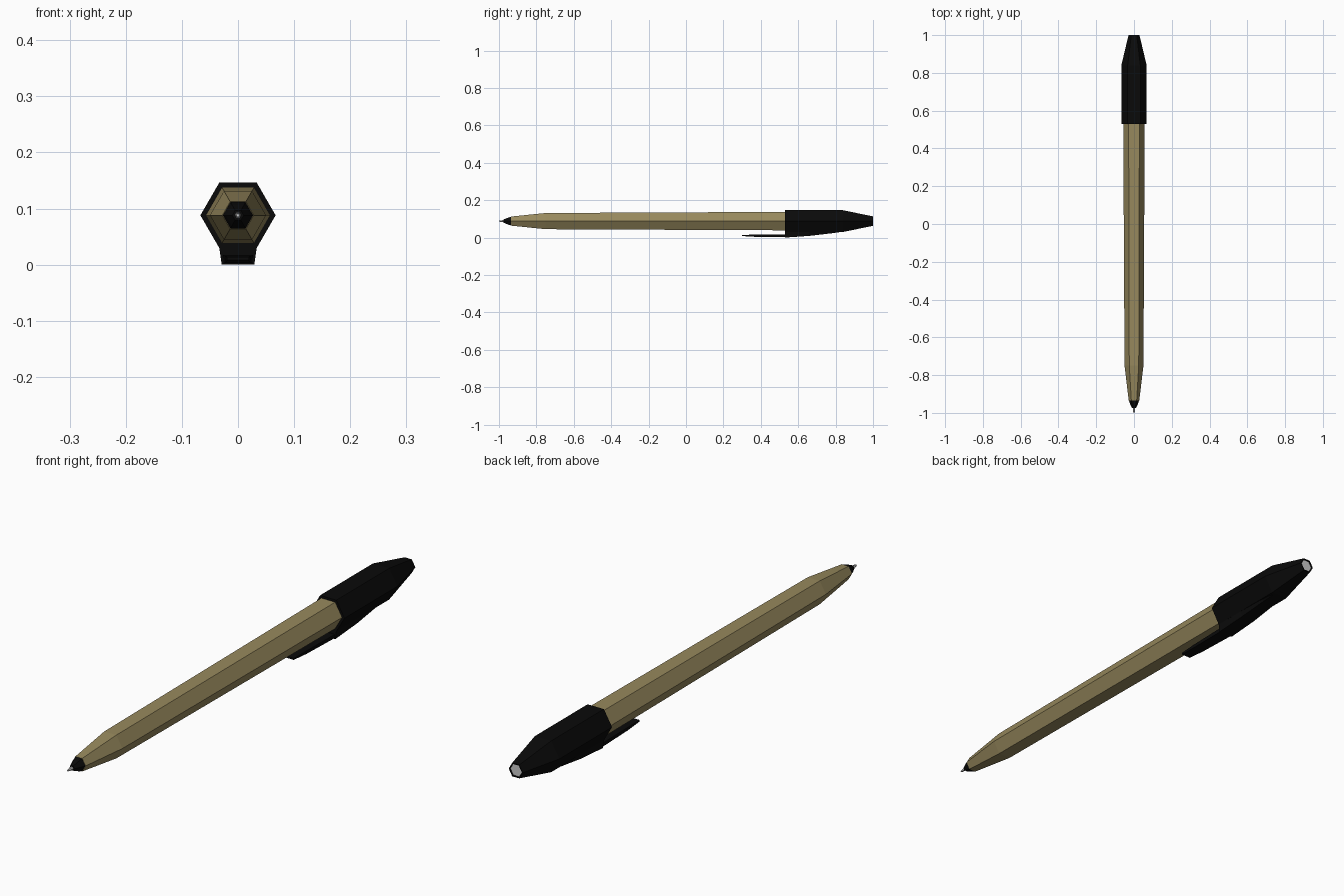
import bpy, bmesh
from math import cos, sin, pi

if "Cube" in bpy.data.objects:
    bpy.data.objects.remove(bpy.data.objects["Cube"])

AXIS_Z = 0.09


def material(name, rgb):
    m = bpy.data.materials.new(name)
    m.diffuse_color = (*rgb, 1)
    m.use_nodes = True
    m.node_tree.nodes["Principled BSDF"].inputs["Base Color"].default_value = m.diffuse_color
    return m


gold = material("gold_plastic", (0.31, 0.25, 0.11))
black = material("black_plastic", (0.003, 0.003, 0.003))


def loft(name, rings, mat=None):
    """Skin a series of equal-sized rings and close both ends."""
    bm = bmesh.new()
    loops = [[bm.verts.new(p) for p in ring] for ring in rings]
    n = len(loops[0])
    for a, b in zip(loops, loops[1:]):
        for i in range(n):
            j = (i + 1) % n
            bm.faces.new((a[i], a[j], b[j], b[i]))
    bm.faces.new(loops[0])
    bm.faces.new(loops[-1])
    bmesh.ops.recalc_face_normals(bm, faces=bm.faces)
    mesh = bpy.data.meshes.new(name)
    bm.to_mesh(mesh)
    bm.free()
    obj = bpy.data.objects.new(name, mesh)
    bpy.context.collection.objects.link(obj)
    if mat:
        mesh.materials.append(mat)
    return obj


def hexagon(y, r, sides=6):
    return [(r * cos(2 * pi * i / sides), y, AXIS_Z + r * sin(2 * pi * i / sides))
            for i in range(sides)]


def slab(y, z_low, z_high, half_low, half_high):
    return [(-half_low, y, z_low), (half_low, y, z_low),
            (half_high, y, z_high), (-half_high, y, z_high)]


def hex_part(name, profile, mat=None):
    return loft(name, [hexagon(y, r) for y, r in profile], mat)


# Hexagonal barrel, tapering towards the writing end
hex_part("barrel", [(-0.935, 0.028), (-0.75, 0.050), (0.56, 0.057)], gold)

# Writing tip: black cone and small metal point
hex_part("tip_cone", [(-0.93, 0.0285), (-0.95, 0.022), (-0.975, 0.010)], black)
hex_part("ball_point", [(-0.97, 0.006), (-0.99, 0.005), (-1.0, 0.003)])

# Cap with a shallow recess and grey plug at its end
hex_part("cap", [(0.53, 0.067), (0.84, 0.067), (1.0, 0.029),
                 (1.0, 0.025), (0.99, 0.025)], black)
hex_part("cap_end_plug", [(0.985, 0.0245), (0.996, 0.0245)])

# Wedge joining the clip to the underside of the cap
loft("clip_base", [slab(0.53, 0.002, 0.036, 0.029, 0.034),
                   slab(0.66, 0.011, 0.036, 0.028, 0.034),
                   slab(0.78, 0.025, 0.036, 0.024, 0.032),
                   slab(0.86, 0.036, 0.040, 0.018, 0.026)], black)

# Pocket clip
loft("clip", [slab(0.30, 0.010, 0.016, 0.019, 0.020),
              slab(0.37, 0.006, 0.018, 0.022, 0.023),
              slab(0.55, 0.004, 0.019, 0.026, 0.027)], black)

# Rest the lowest point on the ground
for obj in bpy.context.collection.objects:
    obj.location.z = -0.002
